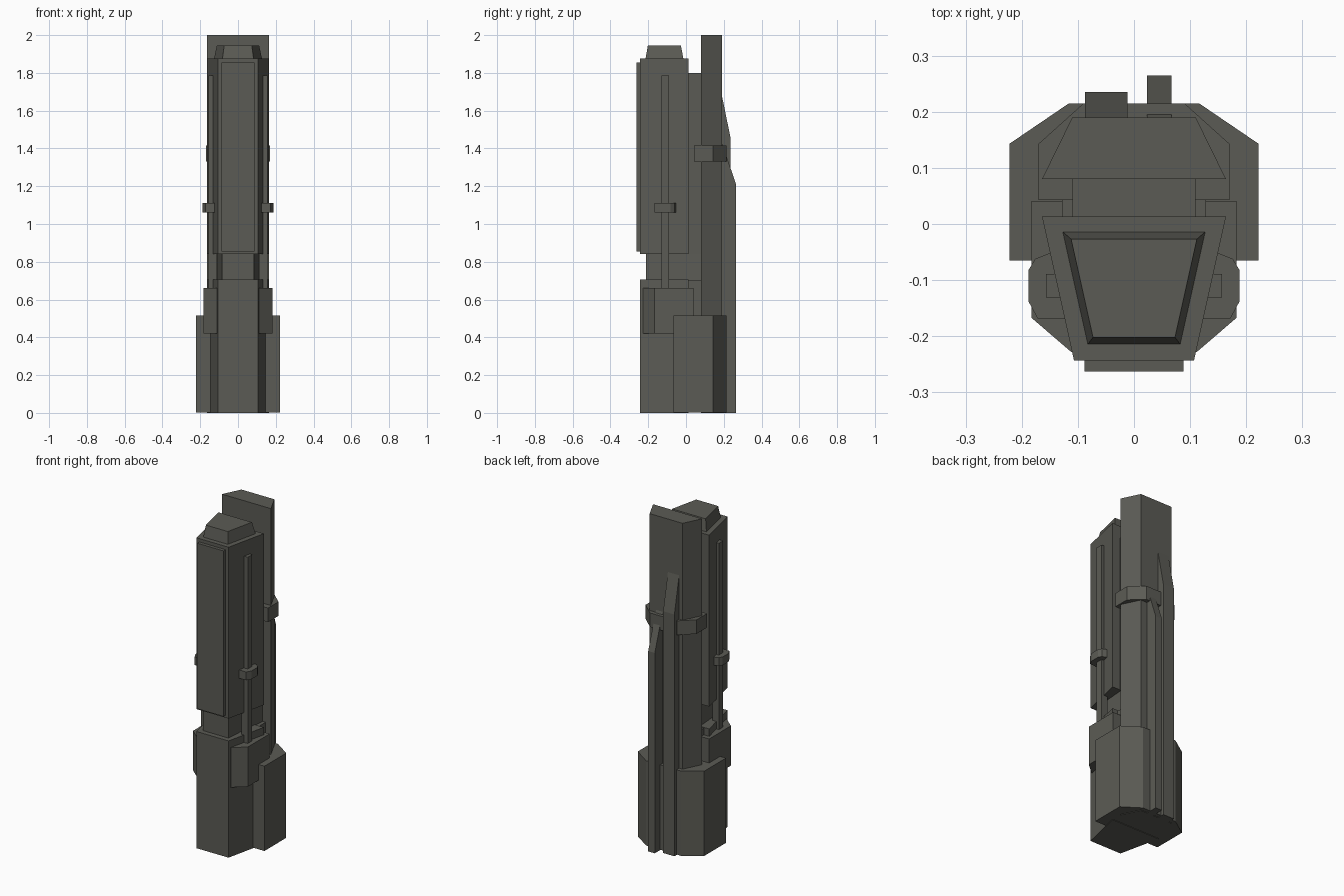
import bpy, bmesh

if "Cube" in bpy.data.objects:
    bpy.data.objects.remove(bpy.data.objects["Cube"])

mat = bpy.data.materials.new("dark_grey_metal")
mat.diffuse_color = (0.105, 0.105, 0.09, 1)
mat.use_nodes = True
mat.node_tree.nodes["Principled BSDF"].inputs["Base Color"].default_value = mat.diffuse_color


def loft(name, lower, upper):
    """Closed solid between two matching rings of 3D points."""
    bm = bmesh.new()
    a = [bm.verts.new(p) for p in lower]
    b = [bm.verts.new(p) for p in upper]
    n = len(a)
    bm.faces.new(a[::-1])
    bm.faces.new(b)
    for i in range(n):
        j = (i + 1) % n
        bm.faces.new((a[i], a[j], b[j], b[i]))
    bmesh.ops.recalc_face_normals(bm, faces=bm.faces)
    me = bpy.data.meshes.new(name)
    bm.to_mesh(me)
    bm.free()
    me.materials.append(mat)
    ob = bpy.data.objects.new(name, me)
    bpy.context.collection.objects.link(ob)
    return ob


def prism(name, outline, z0, z1):
    return loft(name, [(x, y, z0) for x, y in outline], [(x, y, z1) for x, y in outline])


def sym(half):
    """Full plan outline from its right half (front to back)."""
    return half + [(-x, y) for x, y in reversed(half)]


def pair(name, outline, z0, z1):
    for side, s in (("right", 1), ("left", -1)):
        prism(f"{name}_{side}", [(s * x, y) for x, y in outline], z0, z1)


def rect(x0, x1, y0, y1):
    return [(x0, y0), (x1, y0), (x1, y1), (x0, y1)]


# Front column: lower body, narrow neck, upper body, face plate, tapered cap
wedge = sym([(0.107, -0.243), (0.164, 0.013)])
prism("lower_body", wedge, 0, 0.705)
prism("neck", sym([(0.085, -0.213), (0.108, 0.085)]), 0.69, 0.85)
prism("upper_body", wedge, 0.84, 1.875)
prism("face_plate", rect(-0.088, 0.088, -0.263, -0.235), 0.855, 1.855)
loft("roof_cap",
     [(x, y, 1.87) for x, y in sym([(0.083, -0.215), (0.128, -0.013)])],
     [(x, y, 1.945) for x, y in sym([(0.073, -0.202), (0.112, -0.027)])])

# Rear tower and the links to the front column
prism("rear_tower", sym([(0.164, 0.08), (0.11, 0.19)]), 0, 2.0)
prism("upper_link", rect(-0.11, 0.11, 0, 0.09), 0.84, 1.8)
prism("lower_link", rect(-0.128, 0.128, 0, 0.09), 0.03, 0.7)
prism("tower_band", sym([(0.17, 0.043), (0.17, 0.143), (0.09, 0.215)]), 1.33, 1.415)

# Base skirt
prism("base_skirt", sym([(0.222, -0.065), (0.222, 0.143), (0.116, 0.215)]), 0.003, 0.515)

# Side boxes, rods and rod clamps
pair("side_box", [(0.1, -0.228), (0.112, -0.228), (0.183, -0.167), (0.183, 0.041), (0.1, 0.041)], 0.42, 0.66)
pair("side_rod", rect(0.115, 0.157, -0.131, -0.089), 0.65, 1.785)
pair("rod_clamp", [(0.11, -0.168), (0.172, -0.168), (0.188, -0.138), (0.188, -0.082),
                   (0.176, -0.062), (0.14, -0.048), (0.12, -0.048)], 1.06, 1.11)


# Rear buttresses with sloping tops
def buttress(name, x0, x1, depth, z_eave, z_top):
    side = [(0.17, 0), (depth, 0), (depth, z_eave), (0.19, z_top), (0.17, z_top)]
    loft(name, [(x0, y, z) for y, z in side], [(x1, y, z) for y, z in side])


buttress("tall_buttress", -0.087, -0.012, 0.235, 1.46, 1.68)
buttress("short_buttress", 0.023, 0.067, 0.265, 1.21, 1.43)
